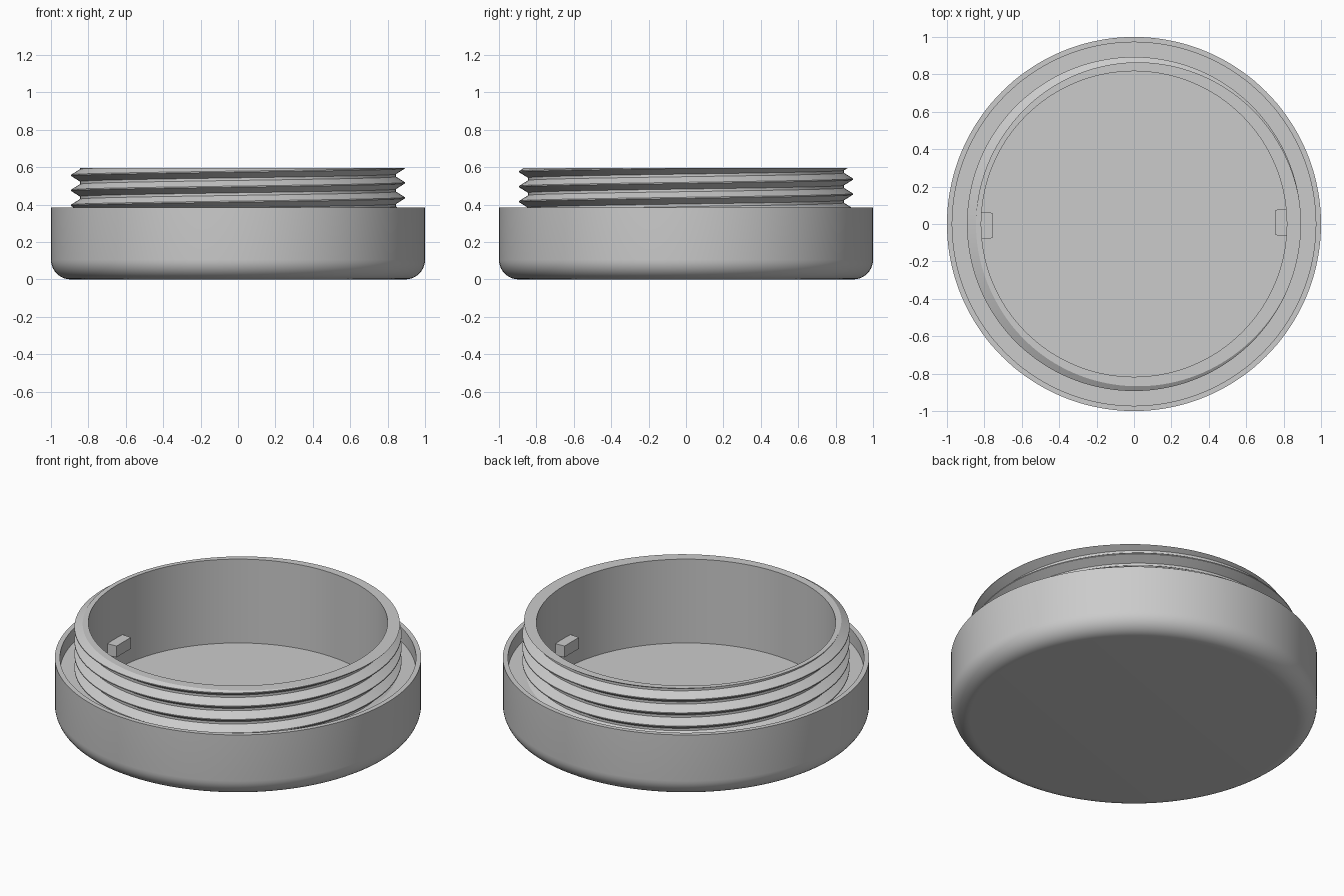
import bpy, bmesh, math

cube = bpy.data.objects.get("Cube")
if cube:
    bpy.data.objects.remove(cube)

TOP, GROOVE, FLOOR, RIM = 0.595, 0.30, 0.09, 0.383
PITCH, CREST, ROOT = 0.08, 0.893, 0.845
FLAT, HALF = 0.003, 0.033
SEGMENTS = 144

grey = bpy.data.materials.new("plain grey")
grey.use_nodes = True
colour = (0.6, 0.6, 0.6, 1)
grey.diffuse_color = colour
grey.node_tree.nodes["Principled BSDF"].inputs["Base Color"].default_value = colour


def finish(name, bm):
    bmesh.ops.remove_doubles(bm, verts=bm.verts, dist=0.0003)
    bmesh.ops.recalc_face_normals(bm, faces=bm.faces)
    mesh = bpy.data.meshes.new(name)
    bm.to_mesh(mesh)
    bm.free()
    mesh.materials.append(grey)
    obj = bpy.data.objects.new(name, mesh)
    bpy.context.collection.objects.link(obj)
    return obj


def crest_height(angle):
    return 0.476 + PITCH * (angle - math.pi) / math.tau


def thread_radius(angle, z):
    d = (z - crest_height(angle) + PITCH / 2) % PITCH - PITCH / 2
    t = (abs(d) - FLAT) / (HALF - FLAT)
    return CREST - min(max(t, 0), 1) * (CREST - ROOT)


# Outer shell: flat base, rounded bottom edge, thin lip and groove
outer = [(0, 0)]
for i in range(11):
    a = math.pi / 2 * i / 10
    outer.append((0.895 + 0.105 * math.sin(a), 0.105 - 0.105 * math.cos(a)))
outer += [(1, RIM), (0.972, RIM), (0.972, GROOVE)]
# Inside of the cup
inner = [(0.817, TOP), (0.817, FLOOR), (0, FLOOR)]


def section(angle):
    # Helical thread cut off flat at the groove and at the top
    neck = [GROOVE]
    for turn in range(-5, 5):
        for off in (-HALF, -FLAT, FLAT, HALF):
            z = crest_height(angle) + turn * PITCH + off
            neck.append(min(max(z, GROOVE), TOP))
    neck.append(TOP)
    return outer + [(thread_radius(angle, z), z) for z in neck] + inner


# Threaded cup, swept round the axis
bm = bmesh.new()
columns = []
for s in range(SEGMENTS + 1):
    a = math.tau * s / SEGMENTS
    columns.append([bm.verts.new((r * math.cos(a), r * math.sin(a), z))
                    for r, z in section(a)])
for left, right in zip(columns, columns[1:]):
    for k in range(len(left) - 1):
        bm.faces.new((left[k], right[k], right[k + 1], left[k + 1]))
cup = finish("threaded_cup", bm)
bpy.ops.object.select_all(action='DESELECT')
cup.select_set(True)
bpy.context.view_layer.objects.active = cup
bpy.ops.object.shade_smooth_by_angle(angle=math.radians(30))

# Two small tapered pegs on the inner wall
for name, side in (("left_peg", 1), ("right_peg", -1)):
    bm = bmesh.new()
    bmesh.ops.create_cube(bm, size=1)
    for v in bm.verts:
        at_wall = v.co.x > 0
        width = 0.147 if at_wall else 0.135
        v.co = (side * (0.825 if at_wall else 0.756),
                side * (0.008 + v.co.y * width),
                0.245 + v.co.z * 0.068)
    finish(name, bm)
